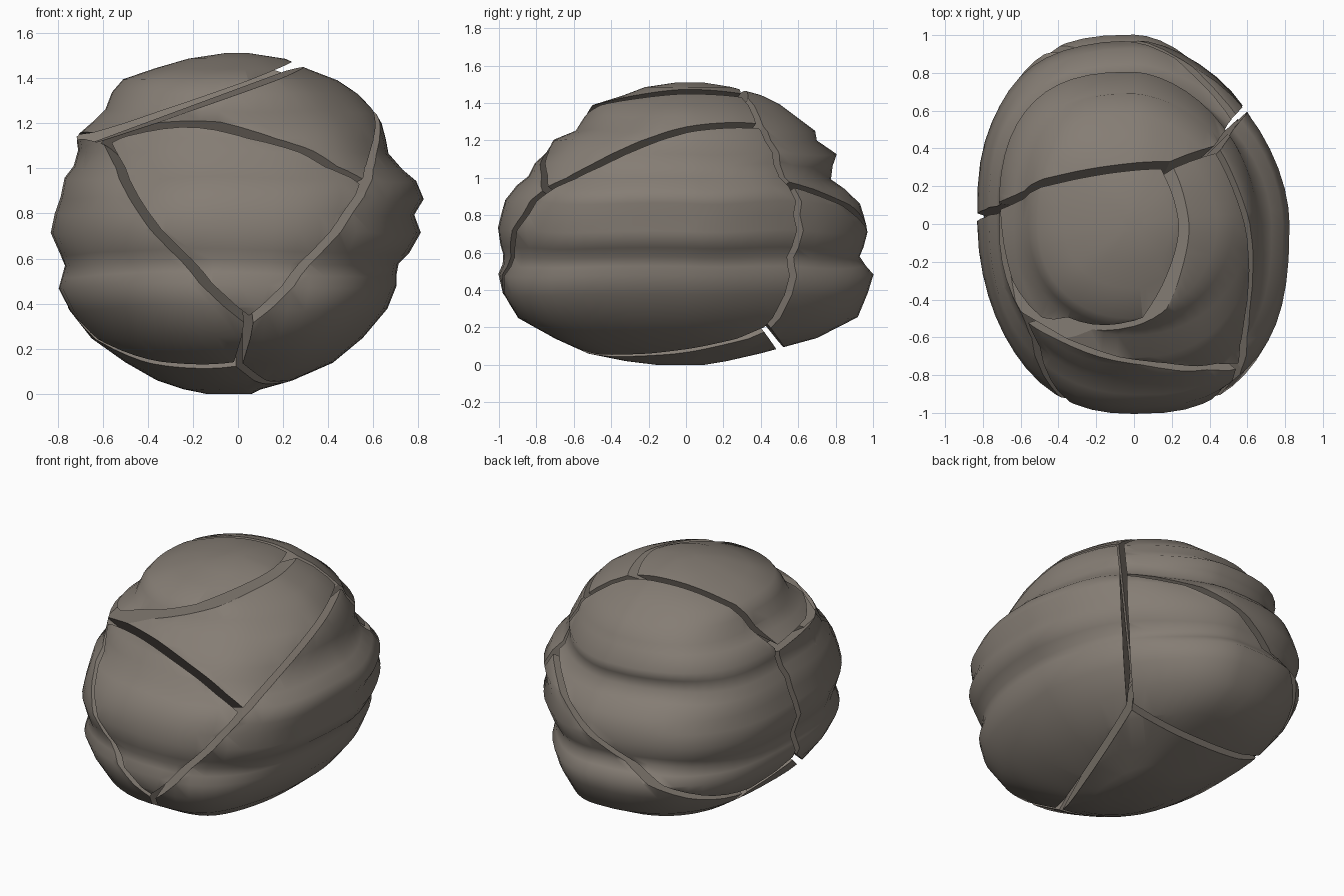
import bpy, bmesh, math
from mathutils import Vector, noise

if "Cube" in bpy.data.objects:
    bpy.data.objects.remove(bpy.data.objects["Cube"])

stone = bpy.data.materials.new("warm grey stone")
stone.diffuse_color = (0.235, 0.205, 0.175, 1)
stone.use_nodes = True
stone.node_tree.nodes["Principled BSDF"].inputs["Base Color"].default_value = stone.diffuse_color

# Layered boulder outline: height, then reach to left, right, front, back
PROFILE = [
    (0.00, .14, .06, .16, .10), (0.02, .24, .10, .32, .22), (0.06, .36, .24, .52, .40),
    (0.14, .50, .42, .70, .70), (0.25, .65, .55, .90, .92), (0.38, .75, .66, .98, .97),
    (0.48, .80, .70, 1.0, 1.0), (0.53, .785, .70, .975, .96), (0.58, .77, .71, .97, .93),
    (0.63, .79, .76, .985, .95), (0.72, .83, .815, 1.0, .97), (0.80, .81, .785, .98, .95),
    (0.87, .785, .825, .96, .93), (0.95, .77, .79, .90, .85), (1.00, .73, .73, .84, .78),
    (1.07, .71, .67, .81, .79), (1.13, .72, .66, .75, .81), (1.20, .64, .64, .71, .70),
    (1.25, .59, .61, .59, .69), (1.33, .56, .53, .54, .58), (1.39, .51, .44, .50, .50),
    (1.44, .37, .31, .34, .40), (1.485, .22, .21, .22, .24), (1.51, .06, .05, .05, .09)]
SEGMENTS = 52


def boulder():
    """Closed stack of rounded rings with gently waving strata."""
    bm = bmesh.new()
    rings = []
    for z, left, right, front, back in PROFILE:
        ring = []
        fade = math.sin(math.pi * z / 1.51)
        top = min(1, max(0, (z - 1.1) / 0.2))
        for i in range(SEGMENTS):
            a = 2 * math.pi * i / SEGMENTS
            c, s = math.cos(a), math.sin(a)
            p = (1.78 if s > 0 else 2.6 - 0.75 * top) if c > 0 else (2.6 if s > 0 else 2.18)
            x = math.copysign(abs(c) ** (2 / p), c) * (right if c > 0 else left)
            y = math.copysign(abs(s) ** (2 / p), s) * (back if s > 0 else front)
            n = noise.noise(Vector((c * 1.7, s * 1.7, z * 4 + 3)))
            w = noise.noise(Vector((c * 1.5 + 9, s * 1.5, z)))
            k = 1 + 0.018 * n * fade
            ring.append(bm.verts.new((x * k, y * k, z + 0.04 * w * fade)))
        rings.append(ring)
    for lo, hi in zip(rings, rings[1:]):
        for i in range(SEGMENTS):
            j = (i + 1) % SEGMENTS
            bm.faces.new((lo[i], lo[j], hi[j], hi[i]))
    bm.faces.new(rings[0][::-1])
    bm.faces.new(rings[-1])
    bmesh.ops.recalc_face_normals(bm, faces=bm.faces)
    for f in bm.faces:
        f.smooth = True
    return bm


# Points where the cracks meet on the surface
CENTRE = Vector((0, 0, 0.75))
J = {k: Vector(v) for k, v in {
    1: (.51, -.71, .90), 2: (-.61, -.5, 1.14), 3: (.2, .32, 1.45), 4: (.44, .40, 1.28),
    5: (.53, .54, .96), 6: (.46, .51, .09), 7: (0, -.70, .12), 8: (.05, -.97, .31),
    9: (-.72, .09, 1.13), 10: (-.66, .33, .30), 11: (-.78, -.01, .40)}.items()}
# Cracks that bow away from the centre pass through these points instead
VIA = {(1, 2): (-.1, -.72, 1.2), (2, 3): (.13, -.25, 1.405),
       (3, 9): (-.3, .25, 1.42), (5, 10): (0, .92, .72)}
PIECES = {
    "front_piece": (1, 2, 8), "top_cap": (2, 3, 9), "upper_right_piece": (1, 4, 3, 2),
    "back_piece": (9, 3, 4, 5, 10, 11), "right_piece": (1, 4, 5, 6, 7, 8),
    "lower_back_piece": (5, 6, 10), "bottom_piece": (6, 7, 11, 10),
    "left_piece": (2, 9, 11, 7, 8)}
HALF_GAP = 0.02

whole = boulder()
for name, corners in PIECES.items():
    bm = whole.copy()
    mid = sum((J[c] for c in corners), Vector()) / len(corners)
    inside = CENTRE + (mid - CENTRE) * 1.3
    # Cut along each crack, keeping the side of this piece, and close the cut flat
    for a, b in zip(corners, corners[1:] + corners[:1]):
        via = Vector(VIA.get((min(a, b), max(a, b)), CENTRE))
        n = (J[b] - J[a]).cross(via - J[a]).normalized()
        if n.dot(inside - J[a]) > 0:
            n = -n
        bmesh.ops.bisect_plane(bm, geom=bm.verts[:] + bm.edges[:] + bm.faces[:], dist=1e-5,
                               plane_co=J[a] - n * HALF_GAP, plane_no=n, clear_outer=True)
        bmesh.ops.remove_doubles(bm, verts=bm.verts[:], dist=1e-5)
        rim = [e for e in bm.edges if e.is_boundary]
        for f in bmesh.ops.holes_fill(bm, edges=rim, sides=0)["faces"]:
            f.smooth = False
    bmesh.ops.recalc_face_normals(bm, faces=bm.faces)
    for e in bm.edges:
        e.smooth = all(f.smooth for f in e.link_faces)
    mesh = bpy.data.meshes.new(name)
    bm.to_mesh(mesh)
    bm.free()
    mesh.materials.append(stone)
    ob = bpy.data.objects.new(name, mesh)
    bpy.context.collection.objects.link(ob)
whole.free()
